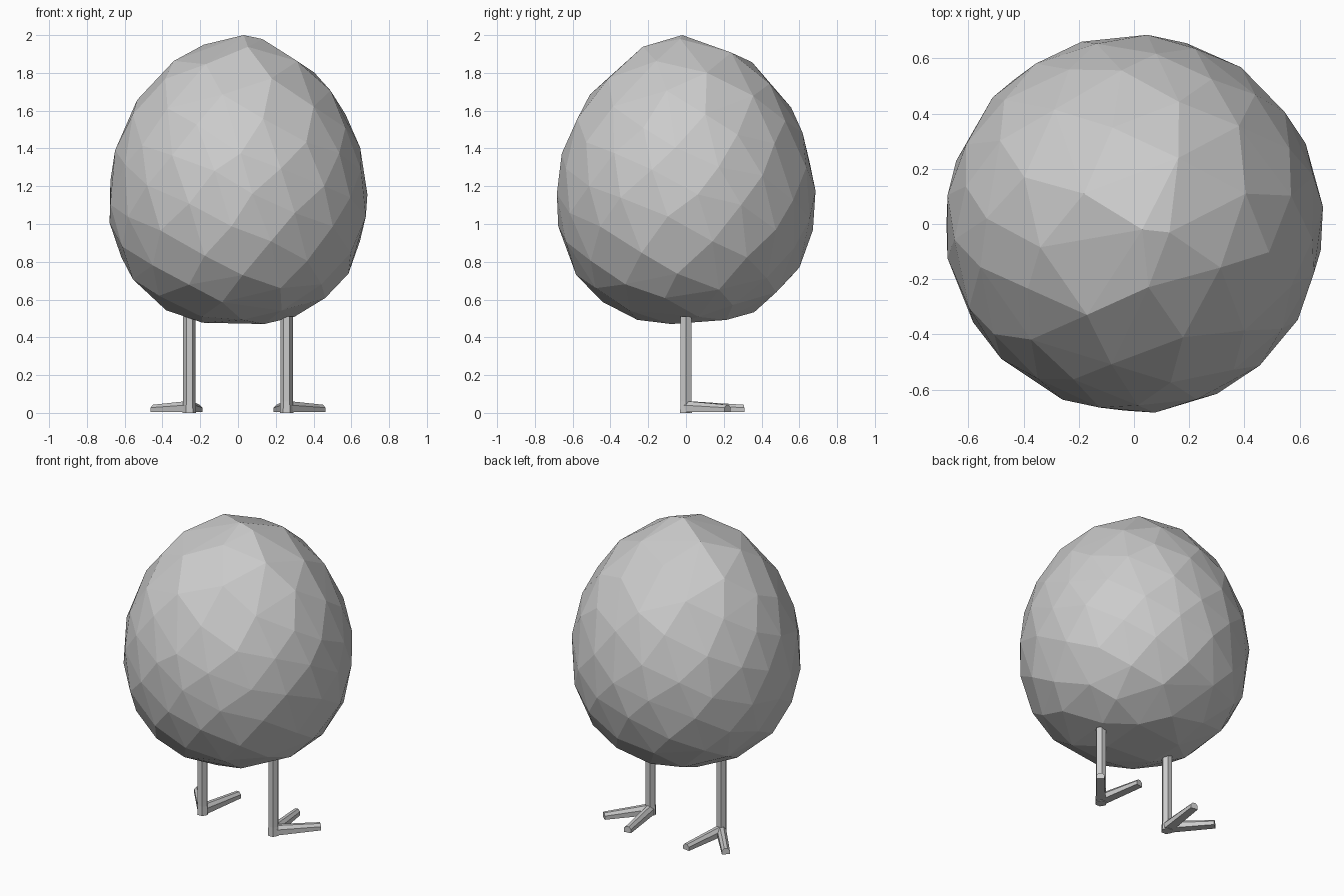
import bpy, bmesh, math, random
from mathutils import Vector

if "Cube" in bpy.data.objects:
    bpy.data.objects.remove(bpy.data.objects["Cube"])

random.seed(4)


def finish(bm, name):
    bmesh.ops.recalc_face_normals(bm, faces=bm.faces[:])
    mesh = bpy.data.meshes.new(name)
    bm.to_mesh(mesh)
    bm.free()
    obj = bpy.data.objects.new(name, mesh)
    bpy.context.collection.objects.link(obj)
    return obj


def egg_point(d):
    """Push a direction out to the egg surface (pointed top, blunt bottom)."""
    h, p = (0.85, 1.88) if d.z > 0 else (0.69, 2.3)
    s = ((d.xy.length / 0.688) ** p + (abs(d.z) / h) ** p) ** (-1 / p)
    return Vector((0, 0, 1.15)) + d * s


# Egg body: irregular facets from scattered points wrapped in a hull
def make_body(count=116):
    bm = bmesh.new()
    bm.verts.new((0.03, -0.02, 2.0))
    for i in range(count):
        z = 1 - 2 * (i + 0.9) / (count + 0.8)
        a = i * math.pi * (3 - math.sqrt(5))
        r = math.sqrt(1 - z * z)
        d = Vector((r * math.cos(a), r * math.sin(a), z))
        d += Vector([random.uniform(-0.045, 0.045) for _ in range(3)])
        bm.verts.new(egg_point(d.normalized()))
    hull = bmesh.ops.convex_hull(bm, input=bm.verts[:])
    bmesh.ops.delete(bm, geom=[v for v in bm.verts if not v.link_faces], context='VERTS')
    return finish(bm, "egg_body")


# Leg: thin six-sided post, running slightly into the body
def make_leg(side, name):
    bm = bmesh.new()
    rings = []
    for z, r in ((0.0, 0.036), (0.06, 0.033), (0.51, 0.033)):
        rings.append([bm.verts.new((side * 0.257 + r * math.cos(k * math.pi / 3),
                                    r * math.sin(k * math.pi / 3), z)) for k in range(6)])
    for lo, hi in zip(rings, rings[1:]):
        for k in range(6):
            n = (k + 1) % 6
            bm.faces.new((lo[k], lo[n], hi[n], hi[k]))
    bm.faces.new(rings[0])
    bm.faces.new(rings[-1])
    return finish(bm, name)


# Toe: tapered bar with a bevelled top, from the ankle to its tip
def make_toe(side, tip, name):
    bm = bmesh.new()
    a = Vector((side * 0.257, 0, 0))
    b = Vector((side * tip[0], tip[1], 0))
    across = (b - a).normalized().cross(Vector((0, 0, 1)))
    rings = []
    for c, w, h in ((a, 0.028, 0.063), (b, 0.024, 0.043)):
        profile = ((-w, 0.004), (w, 0.004), (w, h * 0.65), (w * 0.4, h), (-w * 0.4, h), (-w, h * 0.65))
        rings.append([bm.verts.new(c + across * u + Vector((0, 0, v))) for u, v in profile])
    for k in range(6):
        n = (k + 1) % 6
        bm.faces.new((rings[0][k], rings[0][n], rings[1][n], rings[1][k]))
    bm.faces.new(rings[0])
    bm.faces.new(rings[1])
    return finish(bm, name)


make_body()
for side, label in ((-1, "left"), (1, "right")):
    make_leg(side, label + "_leg")
    make_toe(side, (0.444, 0.22), label + "_outer_toe")
    make_toe(side, (0.213, 0.305), label + "_inner_toe")
